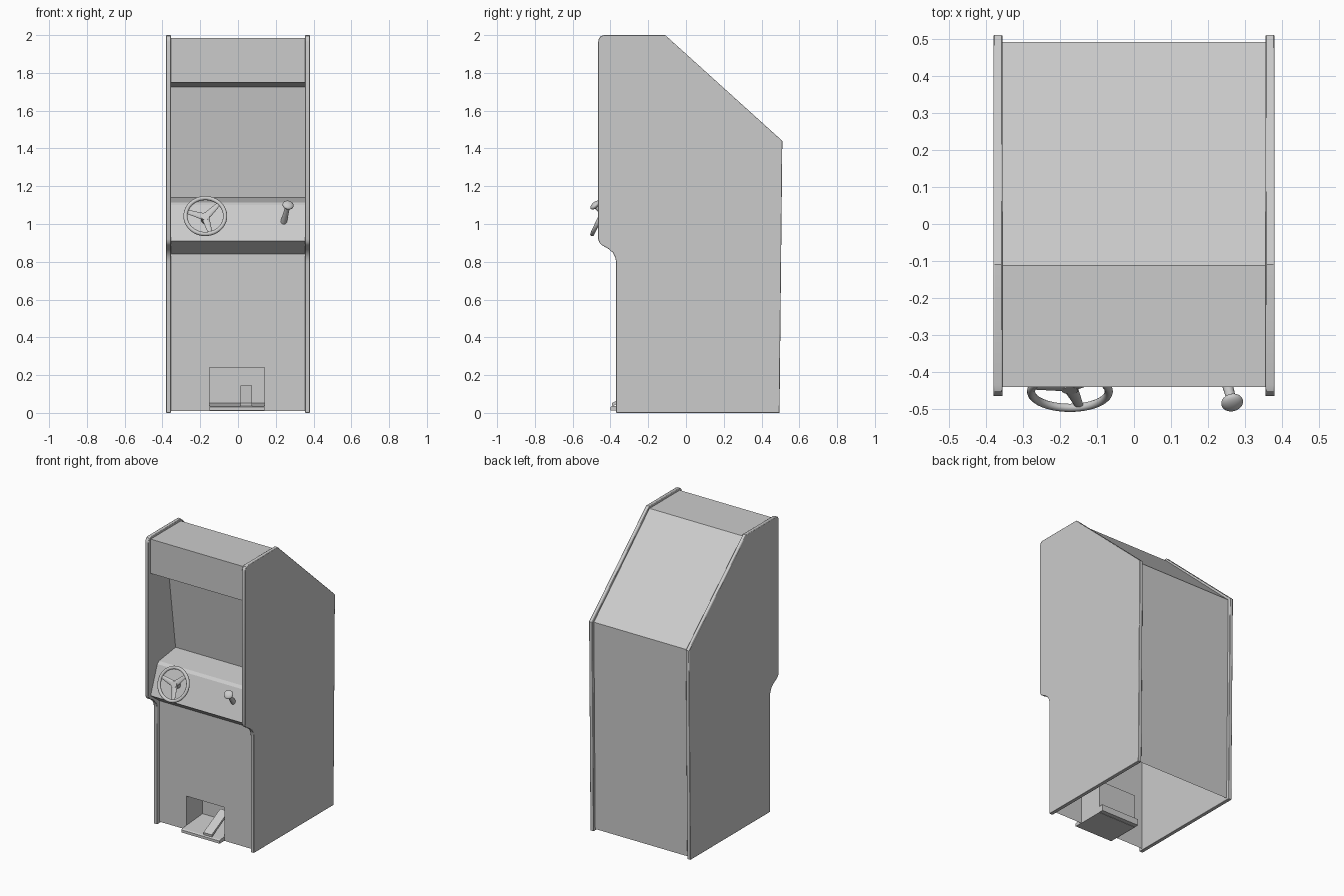
import bpy, bmesh, math
from mathutils import Vector, Matrix

if "Cube" in bpy.data.objects:
    bpy.data.objects.remove(bpy.data.objects["Cube"])

gray = bpy.data.materials.new("plain gray")
gray.diffuse_color = (0.6, 0.6, 0.6, 1)
gray.use_nodes = True
gray.node_tree.nodes["Principled BSDF"].inputs["Base Color"].default_value = gray.diffuse_color


def finish(name, bm, angle=30):
    bmesh.ops.remove_doubles(bm, verts=bm.verts, dist=1e-5)
    bmesh.ops.recalc_face_normals(bm, faces=bm.faces)
    me = bpy.data.meshes.new(name)
    bm.to_mesh(me)
    bm.free()
    me.materials.append(gray)
    me.shade_smooth()
    me.set_sharp_from_angle(angle=math.radians(angle))
    ob = bpy.data.objects.new(name, me)
    bpy.context.collection.objects.link(ob)
    return ob


def quad(bm, pts):
    return bm.faces.new([bm.verts.new(p) for p in pts])


def slab(name, profile, x0, x1, bevel=0.0):
    """Closed y-z profile extruded along x."""
    bm = bmesh.new()
    f = quad(bm, [(x0, y, z) for y, z in profile])
    r = bmesh.ops.extrude_face_region(bm, geom=[f])
    bmesh.ops.translate(bm, vec=(x1 - x0, 0, 0),
                        verts=[v for v in r["geom"] if isinstance(v, bmesh.types.BMVert)])
    ob = finish(name, bm)
    if bevel:
        m = ob.modifiers.new("edge", "BEVEL")
        m.width, m.segments, m.limit_method = bevel, 2, "ANGLE"
        m.angle_limit = math.radians(50)
    return ob


def rod(bm, a, b, r0, r1, flat=1.0, seg=16):
    """Tapered rod from a to b."""
    a, b = Vector(a), Vector(b)
    d = b - a
    mat = (Matrix.Translation((a + b) / 2) @ d.to_track_quat("Z", "Y").to_matrix().to_4x4()
           @ Matrix.Diagonal((1, flat, 1, 1)))
    bmesh.ops.create_cone(bm, cap_ends=True, segments=seg, radius1=r0, radius2=r1,
                          depth=d.length, matrix=mat)


# Side panels
side = [(-0.37, 0), (-0.37, 0.80), (-0.375, 0.825), (-0.387, 0.848), (-0.41, 0.868),
        (-0.445, 0.888), (-0.458, 0.9), (-0.465, 0.92), (-0.465, 1.965), (-0.461, 1.983),
        (-0.451, 1.995), (-0.435, 2.0), (-0.11, 2.0), (0.51, 1.44), (0.495, 0)]
slab("side_panel_left", side, -0.38, -0.355, 0.003)
slab("side_panel_right", side, 0.355, 0.38, 0.003)

# Cabinet shell, open underneath, with a pedal recess in the front
shell = [(-0.345, 0.01), (-0.345, 0.24), (-0.345, 0.84), (-0.44, 0.91), (-0.368, 1.10),
         (-0.35, 1.115), (-0.17, 1.14), (-0.25, 1.725), (-0.44, 1.75), (-0.44, 1.985),
         (-0.112, 1.985), (0.492, 1.435), (0.477, 0.01)]
cols = [-0.355, -0.15, 0.14, 0.355]
bm = bmesh.new()
for i, ((y0, z0), (y1, z1)) in enumerate(zip(shell, shell[1:])):
    for j, (xa, xb) in enumerate(zip(cols, cols[1:])):
        if (i, j) != (0, 1):
            quad(bm, [(xa, y0, z0), (xb, y0, z0), (xb, y1, z1), (xa, y1, z1)])
xa, xb, f, k, lo, hi = -0.15, 0.14, -0.345, -0.17, 0.01, 0.24
quad(bm, [(xa, f, hi), (xb, f, hi), (xb, k, hi), (xa, k, hi)])
quad(bm, [(xa, k, lo), (xb, k, lo), (xb, k, hi), (xa, k, hi)])
for x in (xa, xb):
    quad(bm, [(x, f, lo), (x, k, lo), (x, k, hi), (x, f, hi)])
finish("cabinet_shell", bm, 12)

# Pedal plate and pedal
slab("pedal_plate", [(-0.40, 0.012), (-0.40, 0.03), (-0.392, 0.036), (-0.14, 0.055),
                     (-0.14, 0.012)], -0.15, 0.14)
slab("pedal", [(-0.39, 0.035), (-0.392, 0.052), (-0.21, 0.145), (-0.195, 0.135)], 0.012, 0.075)

# Steering wheel, built flat then tilted
bm = bmesh.new()
R, r, n, m = 0.105, 0.011, 48, 12


def ring(i, j):
    u, v = 2 * math.pi * i / n, 2 * math.pi * j / m
    d = R + r * math.cos(v)
    return (d * math.cos(u), d * math.sin(u), r * math.sin(v))


for i in range(n):
    for j in range(m):
        quad(bm, [ring(i, j), ring(i + 1, j), ring(i + 1, j + 1), ring(i, j + 1)])
for deg in (45, 165, 285):
    a = math.radians(deg)
    c, s = math.cos(a), math.sin(a)
    rod(bm, (c * 0.01, s * 0.01, -0.012), (c * R, s * R, 0), 0.02, 0.011, 0.45)
rod(bm, (0, 0, -0.05), (0, 0, -0.002), 0.022, 0.022, seg=24)
bm.transform(Matrix.Translation((-0.173, -0.452, 1.042))
             @ Matrix.Rotation(math.radians(65), 4, "X"))
finish("steering_wheel", bm, 40)

# Gear lever with a flattened knob
base, tip = Vector((0.242, -0.395, 1.01)), Vector((0.265, -0.482, 1.10))
bm = bmesh.new()
rod(bm, base, tip, 0.017, 0.012)
finish("gear_lever", bm, 40)
bm = bmesh.new()
bmesh.ops.create_uvsphere(bm, u_segments=24, v_segments=12, radius=0.03)
q = (tip - base).to_track_quat("Z", "Y").to_matrix().to_4x4()
bm.transform(Matrix.Translation(tip) @ q @ Matrix.Diagonal((1, 1, 0.5, 1)))
finish("gear_knob", bm, 40)
